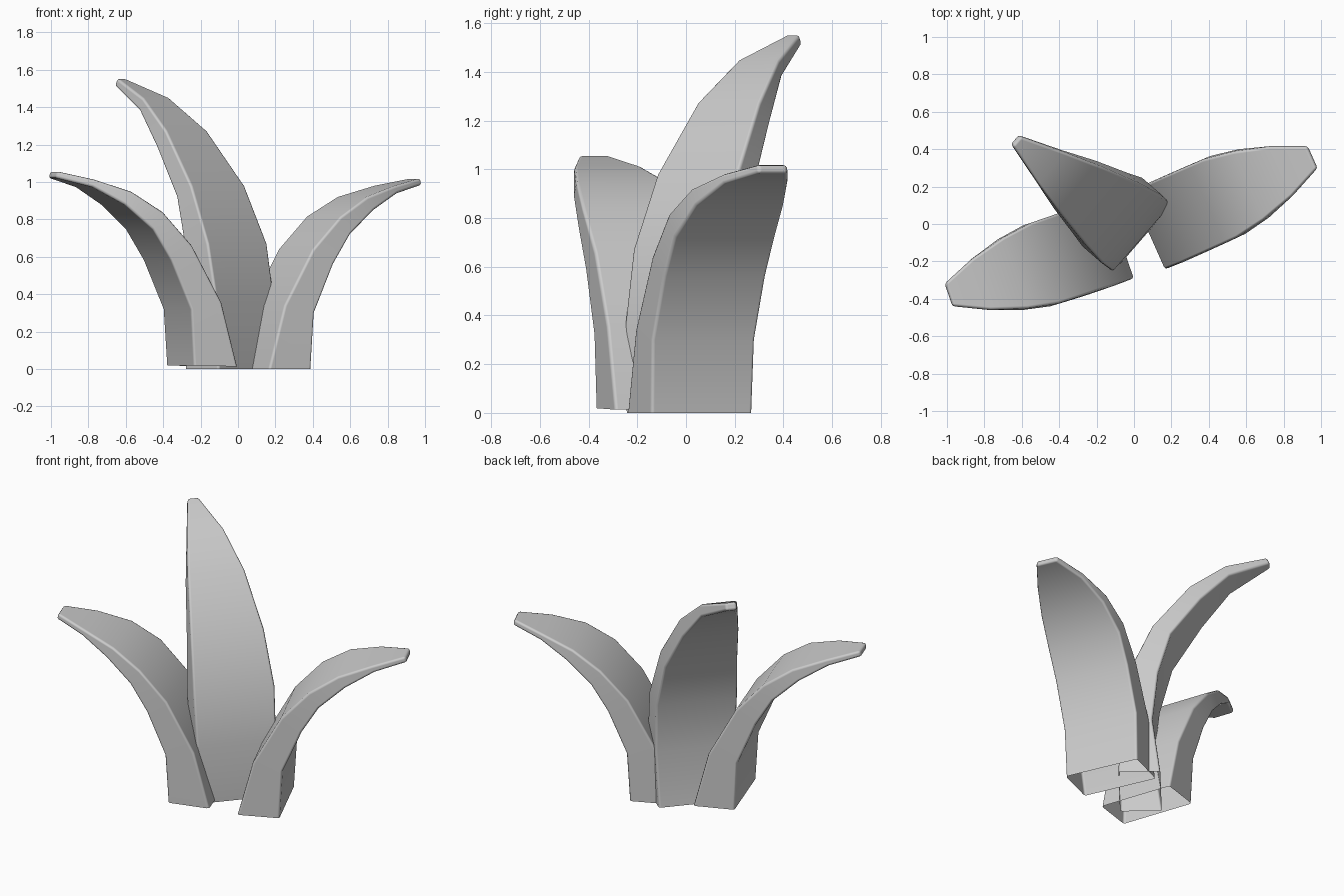
import bpy, bmesh
from math import radians, cos, sin

if "Cube" in bpy.data.objects:
    bpy.data.objects.remove(bpy.data.objects["Cube"])

# Each ring: inner (reach, height), outer (reach, height), half width
SHORT = [(.053, 0, .300, 0, .227), (.143, .34, .318, .30, .231),
         (.309, .64, .430, .56, .230), (.472, .815, .530, .72, .228),
         (.639, .92, .680, .85, .200), (.829, .98, .842, .94, .145),
         (1.012, 1.02, 1.022, .985, .064)]
TALL = [(-.085, 0, .155, 0, .228), (-.080, .36, .110, .34, .238),
        (-.022, .67, .143, .65, .243), (.110, .98, .216, .92, .219),
        (.322, 1.275, .387, 1.185, .169), (.525, 1.45, .548, 1.38, .110),
        (.762, 1.555, .782, 1.515, .032)]


def leaf(name, rings, angle, side, side_slope=0, reach=0, lift=0, lift_slope=0):
    """Loft a bent, tapering, open-bottomed box leaning out along angle."""
    a = radians(angle)
    bm = bmesh.new()
    loops = []
    for si, zi, so, zo, w in rings:
        c = side + side_slope * max(si, 0)
        loop = []
        for s, z, t in ((si, zi, -w), (so, zo, -w), (so, zo, w), (si, zi, w)):
            z += lift + lift_slope * s
            s, t = s + reach, t + c
            loop.append(bm.verts.new((cos(a) * s - sin(a) * t,
                                      sin(a) * s + cos(a) * t, z)))
        loops.append(loop)
    for lo, hi in zip(loops, loops[1:]):
        for i in range(4):
            j = (i + 1) % 4
            bm.faces.new((lo[i], lo[j], hi[j], hi[i]))
    bm.faces.new(loops[-1])  # tip
    bmesh.ops.recalc_face_normals(bm, faces=bm.faces)
    for f in bm.faces:
        f.smooth = True
    me = bpy.data.meshes.new(name)
    bm.to_mesh(me)
    bm.free()
    ob = bpy.data.objects.new(name, me)
    bpy.context.collection.objects.link(ob)
    # Softened long edges and tip
    bev = ob.modifiers.new("edge_bevel", 'BEVEL')
    bev.width = .014
    bev.segments = 2
    bev.limit_method = 'ANGLE'
    bev.angle_limit = radians(42)
    bev.harden_normals = True
    return ob


leaf("right_leaf", SHORT, 24, -.062)
leaf("left_leaf", SHORT, 199, .048, -.012, reach=.043, lift=.012, lift_slope=.025)
leaf("tall_middle_leaf", TALL, 139, .028, .065)
